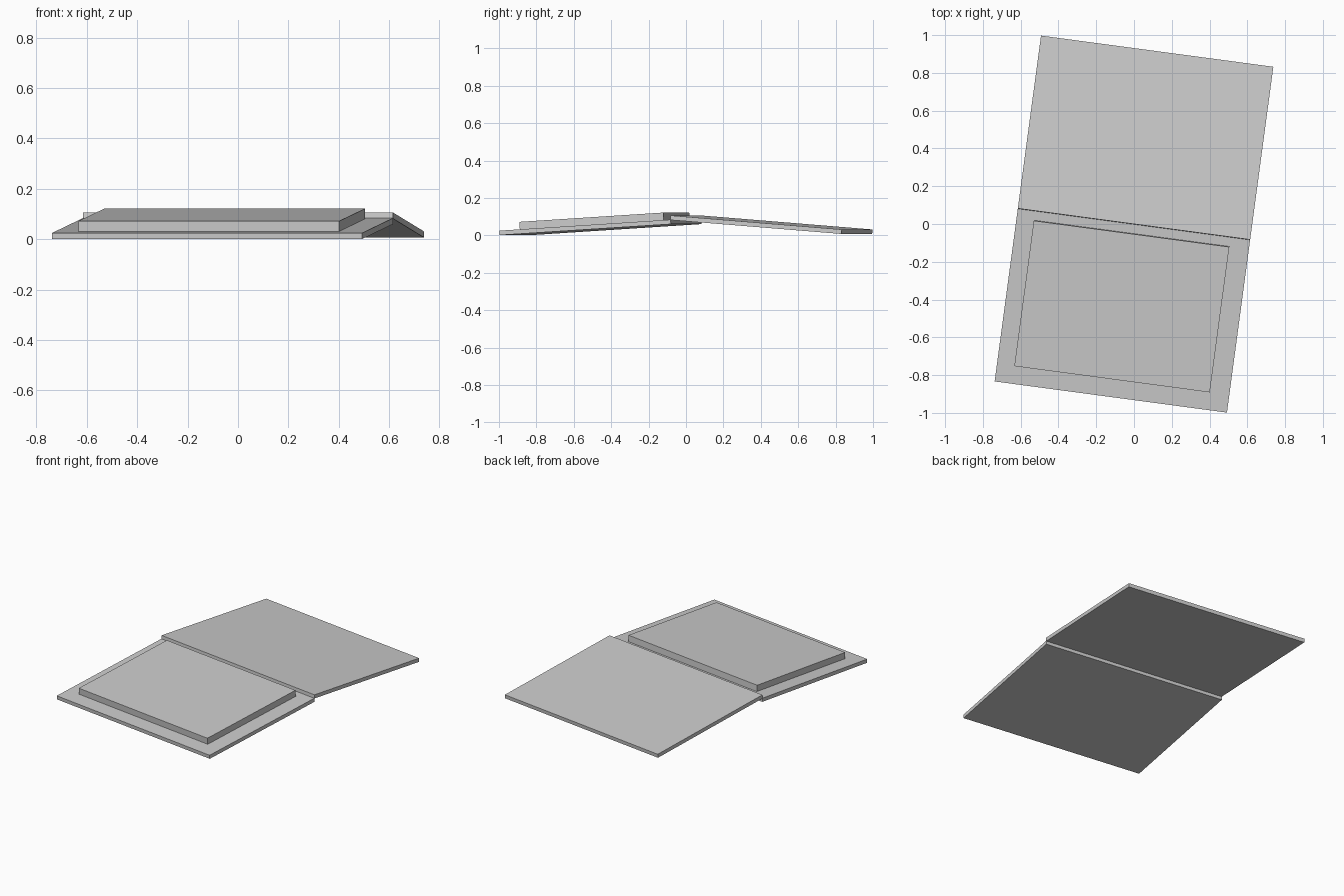
import bpy
import math
from mathutils import Matrix

default = bpy.data.objects.get("Cube")
if default:
    bpy.data.objects.remove(default, do_unlink=True)

grey = bpy.data.materials.new("plain grey")
grey.use_nodes = True
colour = (0.6, 0.6, 0.6, 1)
grey.diffuse_color = colour
grey.node_tree.nodes["Principled BSDF"].inputs["Base Color"].default_value = colour

TURN = Matrix.Rotation(math.atan2(-0.165, 1.23), 4, "Z")
LENGTH, WIDTH, THICK = 0.926, 1.241, 0.024


def slab(name, hinge_z, slope, x, y, z):
    """Box given by its x, y, z ranges on a plane tilted about the hinge line."""
    size = [b - a for a, b in (x, y, z)]
    centre = [(a + b) / 2 for a, b in (x, y, z)]
    bpy.ops.mesh.primitive_cube_add(size=1)
    obj = bpy.context.object
    obj.name = name
    frame = TURN @ Matrix.Translation((0, 0, hinge_z)) @ Matrix.Rotation(math.atan(slope), 4, "X")
    obj.data.transform(frame @ Matrix.Translation(centre) @ Matrix.Diagonal((*size, 1)))
    obj.data.materials.append(grey)
    return obj


half = WIDTH / 2
FRONT_Z, FRONT_SLOPE = 0.084, 0.064

# Two thin panels meeting in a low ridge
slab("front_panel", FRONT_Z, FRONT_SLOPE, (-half, half), (-LENGTH, 0), (-THICK, 0))
slab("back_panel", 0.106, -0.081, (-half, half), (0, LENGTH), (-THICK, 0))

# Raised block lying on the front panel
slab("raised_block", FRONT_Z, FRONT_SLOPE, (-0.528, 0.516), (-0.829, -0.051), (0, 0.041))
